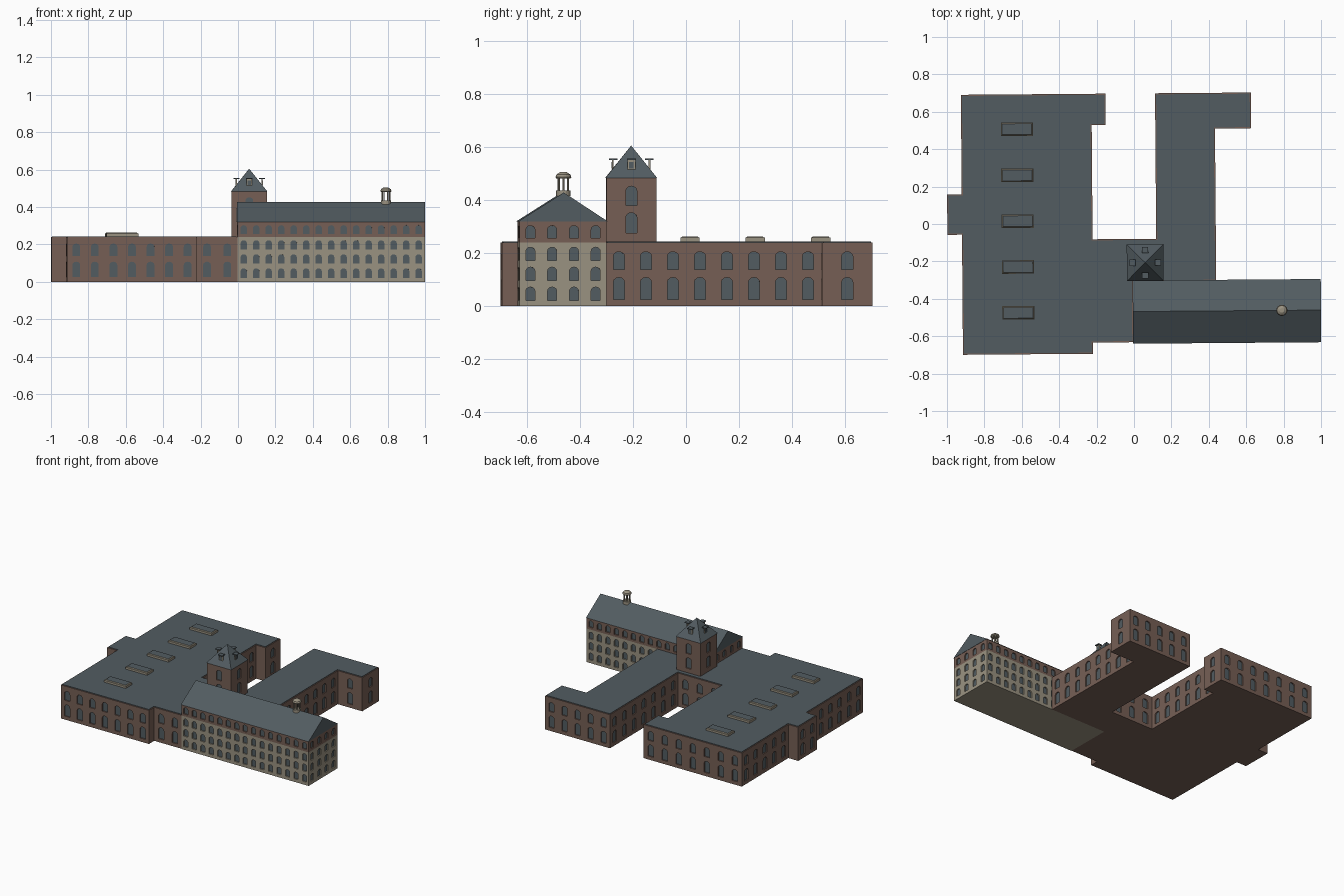
import bpy, bmesh, math
from mathutils import Vector, Matrix

if "Cube" in bpy.data.objects:
    bpy.data.objects.remove(bpy.data.objects["Cube"])

YAW = Matrix.Rotation(0.0079, 4, 'Z')   # the whole complex sits slightly turned


def material(name, rgb):
    m = bpy.data.materials.new(name)
    lin = [((c / 255 + 0.055) / 1.055) ** 2.4 for c in rgb]
    m.diffuse_color = (*lin, 1)
    m.use_nodes = True
    m.node_tree.nodes["Principled BSDF"].inputs["Base Color"].default_value = m.diffuse_color
    return m


MATS = [material("brick_brown", (118, 95, 85)),
        material("slate_grey", (82, 92, 97)),
        material("pale_stone", (154, 146, 129))]
BRICK, SLATE, STONE = 0, 1, 2


def finish(bm, name):
    bmesh.ops.remove_doubles(bm, verts=bm.verts, dist=1e-5)
    me = bpy.data.meshes.new(name)
    bm.transform(YAW)
    bm.to_mesh(me)
    bm.free()
    for m in MATS:
        me.materials.append(m)
    ob = bpy.data.objects.new(name, me)
    bpy.context.collection.objects.link(ob)
    return ob


def face(bm, pts, mat):
    f = bm.faces.new([bm.verts.new(p) for p in pts])
    f.material_index = mat
    return f


def wall(bm, a, b, z0, z1, count, rows, w, mat, depth=0.008):
    """Wall from a to b with evenly spaced recessed arched windows; rows = [(sill, top)]."""
    a, b = Vector((*a, 0)), Vector((*b, 0))
    length = (b - a).length
    d = (b - a) / length
    inward = Vector((-d.y, d.x, 0))

    def P(u, z, k=0):
        return a + d * u + Vector((0, 0, z)) + inward * k

    if count == 0:
        face(bm, [P(0, z0), P(length, z0), P(length, z1), P(0, z1)], mat)
        return
    step = length / count
    cuts = [z0] + [(rows[i][1] + rows[i + 1][0]) / 2 for i in range(len(rows) - 1)] + [z1]
    for i in range(count):
        u0, u1, c = i * step, (i + 1) * step, (i + 0.5) * step
        for (sill, top), lo, hi in zip(rows, cuts, cuts[1:]):
            rise = 0.42 * w
            arc = [(c - math.cos(math.pi * k / 6) * w / 2,
                    top - rise + math.sin(math.pi * k / 6) * rise) for k in range(7)]
            left = [(u0, lo), (c, lo), (c, sill), (c - w / 2, sill)] + arc[:4] + [(c, hi), (u0, hi)]
            right = [(c, lo), (u1, lo), (u1, hi), (c, hi)] + arc[3:] + [(c + w / 2, sill), (c, sill)]
            for poly in (left, right):
                face(bm, [P(*p) for p in poly], mat)
            rim = [(c - w / 2, sill), (c + w / 2, sill)] + arc[::-1]
            for p, q in zip(rim, rim[1:] + rim[:1]):
                face(bm, [P(*p), P(*q), P(*q, depth), P(*p, depth)], mat)
            face(bm, [P(*p, depth) for p in rim], SLATE)


def rect(x0, x1, y0, y1):
    return [(x0, y0), (x1, y0), (x1, y1), (x0, y1)]


def prism(bm, loop, z0, z1, mat, top_inset=0.0, top_mat=None):
    """Extruded outline whose top may be inset."""
    n = len(loop)
    top = []
    for i in range(n):
        p, q, r = (Vector(loop[j % n]) for j in (i - 1, i, i + 1))
        e, f = (q - p).normalized(), (r - q).normalized()
        top.append(q + (Vector((-e.y, e.x)) + Vector((-f.y, f.x))) * top_inset)
    for i in range(n):
        j = (i + 1) % n
        face(bm, [(*loop[i], z0), (*loop[j], z0), (*top[j], z1), (*top[i], z1)], mat)
    face(bm, [(*p, z1) for p in top], mat if top_mat is None else top_mat)
    face(bm, [(*p, z0) for p in reversed(loop)], mat)


def inset(loop, t):
    n, out = len(loop), []
    for i in range(n):
        p, q, r = (Vector(loop[j % n]) for j in (i - 1, i, i + 1))
        e, f = (q - p).normalized(), (r - q).normalized()
        out.append(tuple(q + (Vector((-e.y, e.x)) + Vector((-f.y, f.x))) * t))
    return out


# Low brick halls around an open yard
H = 0.24
LOW = [(-0.92, -0.692), (-0.225, -0.692), (-0.225, -0.632), (-0.008, -0.632),
       (-0.008, -0.307), (0.437, -0.307), (0.437, 0.507), (0.63, 0.507),
       (0.63, 0.698), (0.118, 0.698), (0.118, -0.08), (-0.222, -0.08),
       (-0.222, 0.53), (-0.147, 0.53), (-0.147, 0.698), (-0.92, 0.698),
       (-0.92, 0.165), (-0.998, 0.165), (-0.998, -0.05), (-0.92, -0.05)]
bm = bmesh.new()
for i, a in enumerate(LOW):
    b = LOW[(i + 1) % len(LOW)]
    n = 0 if i in (3, 4) and a[0] < 0 and b[0] < 0 else int((Vector(b) - Vector(a)).length / 0.098)
    if i == 4:      # shared with the tall block
        n = 0
    wall(bm, a, b, 0, H, n, [(0.025, 0.108), (0.138, 0.205)], 0.042, BRICK)
face(bm, [(*p, 0) for p in reversed(LOW)], BRICK)
face(bm, [(*p, H) for p in LOW], BRICK)
finish(bm, "brick_halls")

# Flat roof slab set in from the brick edge
bm = bmesh.new()
prism(bm, inset(LOW, 0.006), H - 0.002, H + 0.004, SLATE)
finish(bm, "flat_roof")

# Tall block: three stone storeys, one brick storey
X0, X1, Y0, Y1, EAVE, RIDGE = -0.008, 0.994, -0.635, -0.307, 0.322, 0.428
block = rect(X0, X1, Y0, Y1)
bm = bmesh.new()
for i, n in enumerate((15, 4, 15, 0)):
    a, b = block[i], block[(i + 1) % 4]
    wall(bm, a, b, 0, H, n, [(0.022, 0.072), (0.097, 0.147), (0.172, 0.222)], 0.034, STONE)
    wall(bm, a, b, H, EAVE, n or 4, [(0.256, 0.303)], 0.034, BRICK)
face(bm, [(*p, 0) for p in reversed(block)], STONE)
finish(bm, "tall_block")

# Gable roof of the tall block
bm = bmesh.new()
ym, e = (Y0 + Y1) / 2 + 0.003, 0.005
prof = [(Y0 - e, EAVE - 0.003), (Y1 + e, EAVE - 0.003), (ym, RIDGE)]
ends = [[(x, y, z) for y, z in prof] for x in (X0 - 0.002, X1 + 0.002)]
face(bm, ends[0][::-1], SLATE)
face(bm, ends[1], SLATE)
for i in range(3):
    j = (i + 1) % 3
    face(bm, [ends[0][i], ends[0][j], ends[1][j], ends[1][i]], SLATE)
finish(bm, "gable_roof")

# Ridge cupola: base, ring of posts, domed cap
bm = bmesh.new()
CX, CY = 0.787, ym


def drum(r0, r1, z0, z1, x=CX, y=CY, seg=16):
    res = bmesh.ops.create_cone(bm, cap_ends=True, segments=seg, radius1=r0, radius2=r1, depth=z1 - z0,
                                matrix=Matrix.Translation((x, y, (z0 + z1) / 2)))
    for f in {f for v in res["verts"] for f in v.link_faces}:
        f.material_index = STONE


drum(0.027, 0.027, 0.415, 0.436)
for k in range(6):
    t = math.tau * k / 6
    drum(0.004, 0.004, 0.43, 0.486, CX + 0.02 * math.cos(t), CY + 0.02 * math.sin(t), 6)
drum(0.026, 0.03, 0.48, 0.486)
drum(0.03, 0.026, 0.486, 0.496)
drum(0.026, 0.012, 0.496, 0.505)
finish(bm, "cupola")

# Brick tower with two window storeys above the flat roof
TX, TY, R, TOP = 0.058, -0.207, 0.094, 0.482
tower = rect(TX - R, TX + R, TY - R, TY + R)
bm = bmesh.new()
for i in range(4):
    wall(bm, tower[i], tower[(i + 1) % 4], 0, TOP, 1, [(0.275, 0.352), (0.38, 0.452)], 0.042, BRICK)
face(bm, [(*p, 0) for p in reversed(tower)], BRICK)
finish(bm, "tower")

# Pyramid roof
bm = bmesh.new()
base = [(*p, TOP) for p in inset(tower, -0.004)]
for i in range(4):
    face(bm, [base[i], base[(i + 1) % 4], (TX, TY, 0.605)], SLATE)
face(bm, base[::-1], SLATE)
finish(bm, "tower_roof")

# Four small roof lights: framed pane under a flat cap
for k in range(4):
    bm = bmesh.new()
    prism(bm, rect(-0.015, 0.015, -0.072, -0.066), 0.508, 0.553, STONE)
    prism(bm, rect(-0.009, 0.009, -0.0735, -0.071), 0.518, 0.543, SLATE)
    prism(bm, rect(-0.017, 0.017, -0.084, -0.052), 0.551, 0.556, SLATE)
    bm.transform(Matrix.Translation((TX, TY, 0)) @ Matrix.Rotation(k * math.pi / 2, 4, 'Z'))
    finish(bm, "tower_roof_light")

# Skylights on the main hall
for y in (-0.47, -0.225, 0.02, 0.265, 0.512):
    bm = bmesh.new()
    box = rect(-0.708, -0.536, y - 0.036, y + 0.036)
    prism(bm, box, H, 0.258, STONE)
    prism(bm, inset(box, 0.003), 0.258, 0.263, STONE, 0.004, SLATE)
    finish(bm, "skylight")
